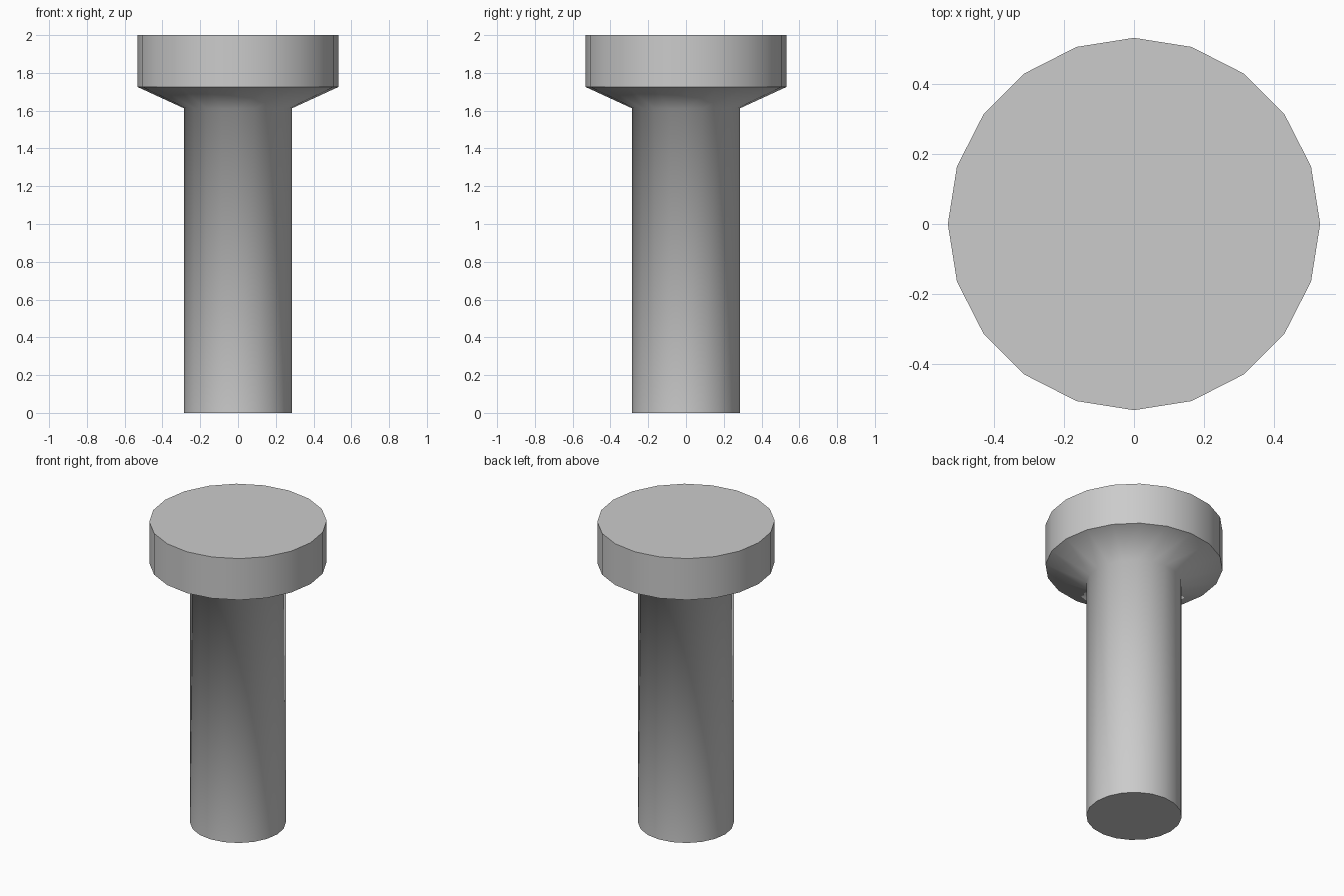
import bpy, bmesh, math

if "Cube" in bpy.data.objects:
    bpy.data.objects.remove(bpy.data.objects["Cube"])

SIDES = 20
# Profile from foot to head top: (radius, height, crisp ring)
PROFILE = [(0.287, 0.0, True), (0.287, 1.613, False),
           (0.533, 1.726, True), (0.533, 2.0, True)]

bm = bmesh.new()

# Rings of the shank, flared neck and head
rings = []
for r, z, _ in PROFILE:
    rings.append([bm.verts.new((r * math.cos(2 * math.pi * i / SIDES),
                                r * math.sin(2 * math.pi * i / SIDES), z))
                  for i in range(SIDES)])

# Side walls
for low, high in zip(rings, rings[1:]):
    for i in range(SIDES):
        j = (i + 1) % SIDES
        bm.faces.new((low[i], low[j], high[j], high[i])).smooth = True

# Flat end caps
bm.faces.new(rings[0][::-1])
bm.faces.new(rings[-1])

# Crisp rims, soft blend where the neck meets the shank
for ring, (_, _, crisp) in zip(rings, PROFILE):
    for i in range(SIDES):
        bm.edges.get((ring[i], ring[(i + 1) % SIDES])).smooth = not crisp

mesh = bpy.data.meshes.new("headed_pin")
bm.to_mesh(mesh)
bm.free()
bpy.context.collection.objects.link(bpy.data.objects.new("headed_pin", mesh))
